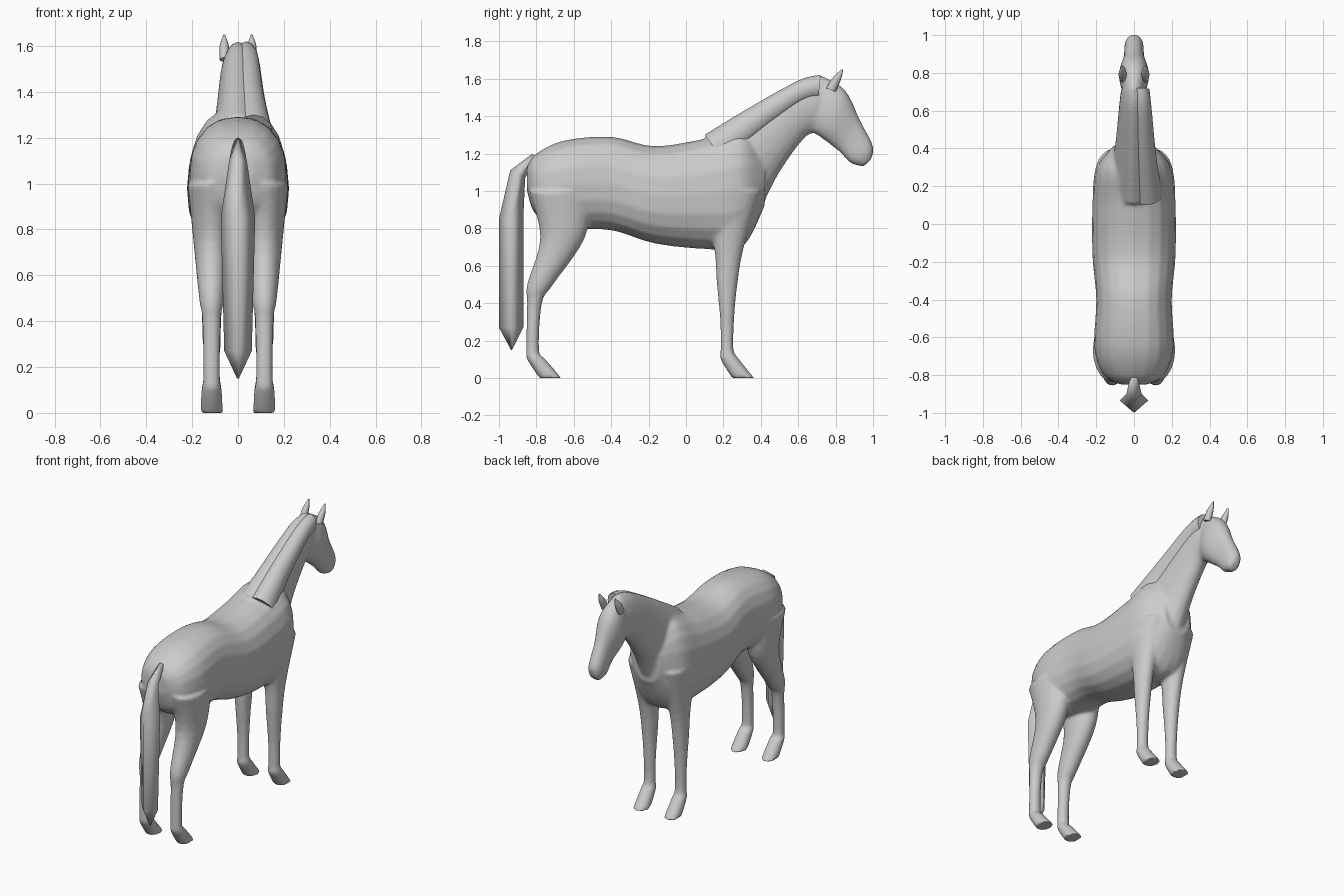
import bpy, bmesh, math
from mathutils import Vector

cube = bpy.data.objects.get("Cube")
if cube:
    bpy.data.objects.remove(cube)

coat = bpy.data.materials.new("grey_coat")
coat.use_nodes = True
grey = (.6, .6, .6, 1)
coat.diffuse_color = grey
coat.node_tree.nodes["Principled BSDF"].inputs["Base Color"].default_value = grey


def resample(rows, steps):
    """Pass a smooth curve through the sections, keeping the end sections."""
    rows = [Vector(row) for row in rows]
    padded = [rows[0], *rows, rows[-1]]
    result = []
    for before, start, end, after in zip(padded, padded[1:], padded[2:], padded[3:]):
        leave, arrive = (end - before) / 2, (after - start) / 2
        for step in range(steps):
            t = step / steps
            ease = t * t * (3 - 2 * t)
            result.append(start.lerp(end, ease)
                          + leave * t * (1 - t) ** 2 - arrive * t * t * (1 - t))
    return result + [rows[-1]]


def loft(bm, rows, sides=20, steps=5, x=0, lean=0, power=1):
    """Skin oval sections given as upper y z, lower y z and half width."""
    rings = []
    for upper_y, upper_z, lower_y, lower_z, width in resample(rows, steps):
        upper = Vector((x + lean * width, upper_y, upper_z))
        lower = Vector((x + lean * width, lower_y, lower_z))
        middle, axis = (upper + lower) / 2, (upper - lower) / 2
        ring = []
        for k in range(sides):
            angle = math.tau * k / sides
            along, across = [math.copysign(abs(value) ** power, value)
                             for value in (math.cos(angle), math.sin(angle))]
            offset = axis * along + Vector((width * across, 0, 0))
            ring.append(bm.verts.new(middle + offset))
        rings.append(ring)
    faces = [bm.faces.new(rings[0]), bm.faces.new(rings[-1])]
    for ring, following in zip(rings, rings[1:]):
        for k in range(sides):
            faces.append(bm.faces.new((ring[k - 1], ring[k], following[k], following[k - 1])))
    bmesh.ops.recalc_face_normals(bm, faces=faces)


def finish(bm, name, sharp_angle=60):
    """Turn the built geometry into a smooth shaded object."""
    mesh = bpy.data.meshes.new(name)
    bm.to_mesh(mesh)
    bm.free()
    mesh.materials.append(coat)
    obj = bpy.data.objects.new(name, mesh)
    bpy.context.collection.objects.link(obj)
    bpy.ops.object.select_all(action='DESELECT')
    obj.select_set(True)
    bpy.context.view_layer.objects.active = obj
    bpy.ops.object.shade_smooth_by_angle(angle=math.radians(sharp_angle))
    return obj


body = bmesh.new()

# Trunk from rump to chest: y, back height, belly height, half width
trunk = [(-.85, 1.13, 1, .07), (-.8, 1.2, .87, .16), (-.65, 1.27, .8, .21),
         (-.4, 1.29, .79, .2), (-.17, 1.24, .72, .22), (.1, 1.28, .69, .22),
         (.3, 1.33, .7, .2), (.42, 1.2, .92, .1)]
loft(body, [(y, back, y, belly, width) for y, back, belly, width in trunk], power=.85)

# Neck from withers to poll, and head from poll to lips
neck = [(.1, 1.3, .4, .9, .13), (.33, 1.44, .5, 1.1, .1),
        (.6, 1.59, .63, 1.28, .08), (.72, 1.62, .69, 1.31, .07)]
head = [(.72, 1.62, .67, 1.32, .06), (.85, 1.54, .73, 1.28, .08),
        (.93, 1.38, .82, 1.21, .055), (1, 1.24, .88, 1.15, .05), (.99, 1.17, .95, 1.13, .03)]
loft(body, neck)
loft(body, head, power=.9)

# Legs from haunch or shoulder to hoof: height, centre y, half depth
hind_leg = [(1, -.67, .17), (.75, -.66, .12), (.5, -.78, .07), (.4, -.81, .04),
            (.15, -.82, .035), (.1, -.8, .05), (0, -.725, .06)]
fore_leg = [(1, .25, .15), (.7, .23, .08), (.5, .22, .055), (.3, .22, .037),
            (.15, .22, .035), (.1, .235, .05), (0, .305, .06)]
for leg in (hind_leg, fore_leg):
    for side in (-1, 1):
        # Thick parts are deeper than wide, thin parts are round
        sections = [(y + depth, z, y - depth, z, .02 + depth / 2) for z, y, depth in leg]
        loft(body, sections, x=side * .115)

# Fuse the overlapping masses into one soft skin
horse = finish(body, "body")
fuse = horse.modifiers.new("fuse", 'REMESH')
fuse.mode = 'VOXEL'
fuse.voxel_size = .011
fuse.use_smooth_shade = True
soften = horse.modifiers.new("soften", 'SMOOTH')
soften.iterations = 5

# Mane draped over one side, following the neck sections
mane = bmesh.new()
drape = []
for upper_y, upper_z, lower_y, lower_z, width in neck:
    crest = Vector((upper_y, upper_z))
    edge = crest.lerp(Vector((lower_y, lower_z)), .4)
    drape.append((*crest, *edge, width * .65))
loft(mane, drape, sides=12, lean=.8)
finish(mane, "mane")

# Tail with a diamond section
tail = bmesh.new()
loft(tail, [(-.8, 1.17, -.82, 1.2, .02), (-.86, 1.07, -.94, 1.11, .04),
            (-.87, .85, -1, .85, .075), (-.87, .27, -1, .27, .06),
            (-.93, .15, -.935, .15, .004)], sides=4, steps=1)
finish(tail, "tail", sharp_angle=100)

# Pointed ears
for name, side in (("left_ear", 1), ("right_ear", -1)):
    ear = bmesh.new()
    loft(ear, [(.8, 1.53, .75, 1.55, .02), (.83, 1.6, .78, 1.6, .02),
               (.84, 1.65, .83, 1.65, .003)], sides=8, steps=3, x=side * .06)
    finish(ear, name)
